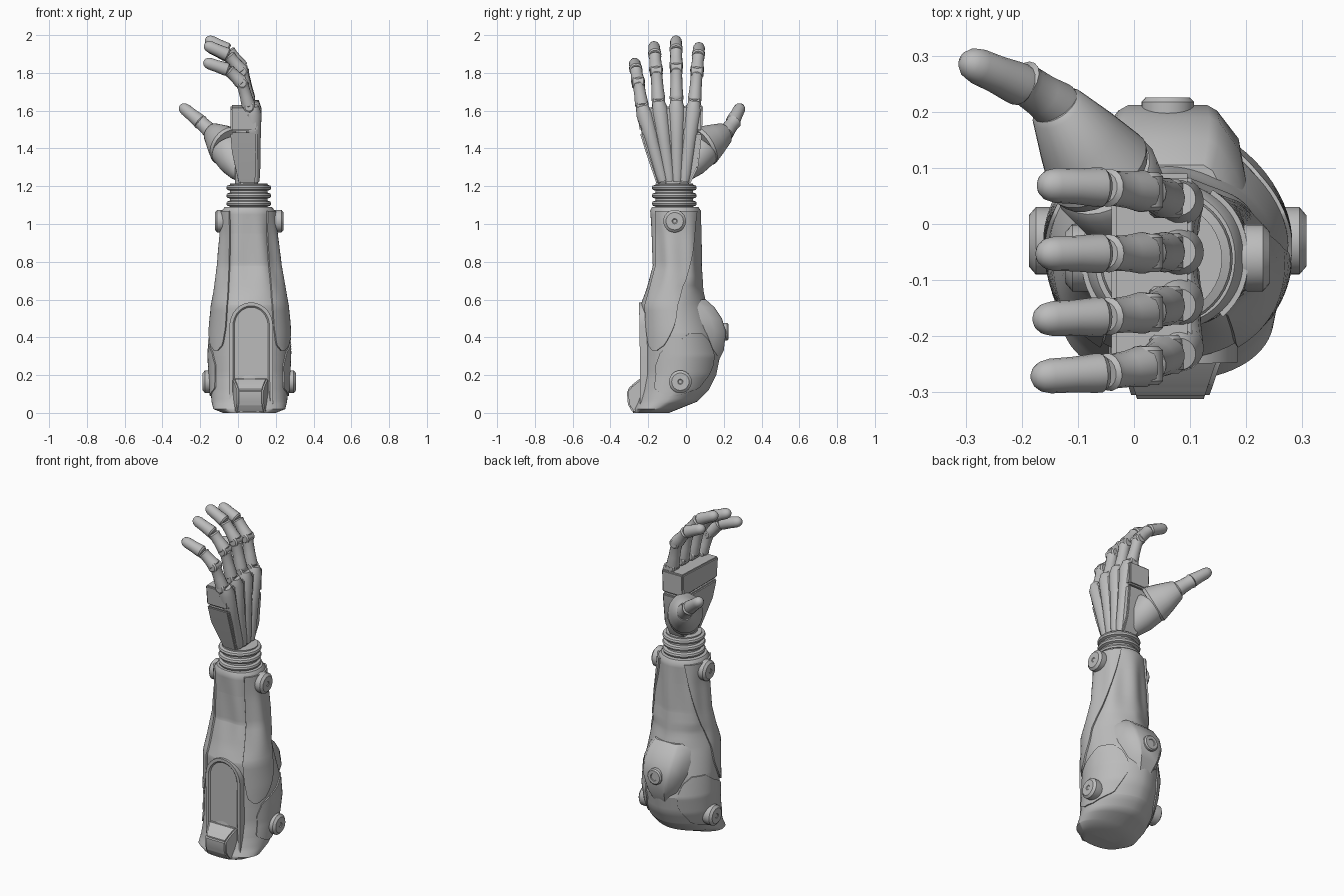
import bpy, bmesh
from math import sin, cos, pi, radians
from mathutils import Vector

cube = bpy.data.objects.get("Cube")
if cube:
    bpy.data.objects.remove(cube, do_unlink=True)

grey = bpy.data.materials.new("plain_grey")
grey.use_nodes = True
grey.diffuse_color = (0.5, 0.5, 0.5, 1)
grey.node_tree.nodes["Principled BSDF"].inputs["Base Color"].default_value = (0.5, 0.5, 0.5, 1)


def finish(name, bm, sharp=35):
    """Turn a bmesh into a smooth object with crisp edges."""
    bmesh.ops.recalc_face_normals(bm, faces=bm.faces)
    for f in bm.faces:
        f.smooth = True
    for e in bm.edges:
        e.smooth = e.calc_face_angle(0) < radians(sharp)
    mesh = bpy.data.meshes.new(name)
    bm.to_mesh(mesh)
    bm.free()
    mesh.materials.append(grey)
    obj = bpy.data.objects.new(name, mesh)
    bpy.context.collection.objects.link(obj)
    return obj


def loft(name, rings, sharp=35):
    """Skin closed rings of points and cap both ends."""
    bm = bmesh.new()
    rows = [[bm.verts.new(p) for p in ring] for ring in rings]
    n = len(rows[0])
    for a, b in zip(rows, rows[1:]):
        for i in range(n):
            j = (i + 1) % n
            bm.faces.new((a[i], a[j], b[j], b[i]))
    bm.faces.new(rows[0])
    bm.faces.new(rows[-1])
    return finish(name, bm, sharp)


def tube(name, start, end, profile, sides=16, squash=1.0):
    """Turned shape along an axis; profile holds (fraction, radius)."""
    start, end = Vector(start), Vector(end)
    q = (end - start).to_track_quat('Z', 'Y')
    return loft(name, [[start.lerp(end, t) + q @ Vector((r * cos(2 * pi * i / sides),
                        r * squash * sin(2 * pi * i / sides), 0))
                        for i in range(sides)] for t, r in profile])


def slab(name, outline, place, depth, bevel=0.008, inset=None):
    """Extrude an outline, then either sink an inset panel into its front or bevel it."""
    bm = bmesh.new()
    near = [bm.verts.new(place(u, v, 0)) for u, v in outline]
    far = [bm.verts.new(place(u, v, depth)) for u, v in outline]
    front = bm.faces.new(near)
    bm.faces.new(far)
    for i in range(len(near)):
        j = (i + 1) % len(near)
        bm.faces.new((near[i], near[j], far[j], far[i]))
    bmesh.ops.recalc_face_normals(bm, faces=bm.faces)
    if inset:
        bmesh.ops.inset_region(bm, faces=[front], thickness=inset, depth=0)
        bmesh.ops.inset_region(bm, faces=[front], thickness=0.008, depth=-0.008)
    else:
        bmesh.ops.bevel(bm, geom=bm.edges[:], offset=bevel, segments=2, affect='EDGES')
    return finish(name, bm)


# Forearm sections: height, x range, y range
SECTIONS = [
    (0.0, -0.08, 0.20, -0.28, -0.09), (0.02, -0.13, 0.25, -0.28, -0.04),
    (0.06, -0.14, 0.26, -0.265, 0.06), (0.12, -0.145, 0.265, -0.25, 0.12),
    (0.2, -0.15, 0.27, -0.235, 0.16), (0.3, -0.155, 0.275, -0.235, 0.18),
    (0.42, -0.15, 0.275, -0.235, 0.16), (0.57, -0.135, 0.26, -0.24, 0.11),
    (0.65, -0.12, 0.245, -0.213, 0.09), (0.78, -0.10, 0.22, -0.178, 0.078),
    (0.95, -0.085, 0.2, -0.183, 0.078), (1.07, -0.085, 0.195, -0.19, 0.078),
    (1.09, -0.07, 0.18, -0.18, 0.065)]


def skin(deg, z, off=0.0):
    """Point on the forearm surface, pushed outward by off; fuller in front than behind."""
    for a, b in zip(SECTIONS, SECTIONS[1:]):
        if z <= b[0]:
            break
    t = (z - a[0]) / (b[0] - a[0])
    x0, x1, y0, y1 = (p + (q - p) * t for p, q in zip(a[1:], b[1:]))
    c, s = cos(radians(deg)), sin(radians(deg))
    fullness = 1.12 if s > 0 and z < 0.7 else 1.0 if s > 0 else 0.9
    power = lambda v: abs(v) ** fullness * (1 if v > 0 else -1)
    fold = max(0, sin(pi * (z - 0.6) / 0.48)) if 0.6 < z < 1.08 else 0
    grow = off + 0.006 * fold * cos(radians(deg * 7 + 120 * z))
    return Vector(((x0 + x1) / 2 + ((x1 - x0) / 2 + grow) * power(c),
                   (y0 + y1) / 2 + ((y1 - y0) / 2 + grow) * power(s), z))


levels = sorted({s[0] for s in SECTIONS} | {0.025 * i for i in range(1, 43)})
loft("forearm", [[skin(5 * i, z) for i in range(72)] for z in levels], 50)


def plate(name, edges, flip, thick=0.009, rows=28, cols=16):
    """Raised armour plate; edges holds (height, start angle, end angle)."""
    bm = bmesh.new()
    outer, inner = [], []
    for r in range(rows + 1):
        z = edges[0][0] + (edges[-1][0] - edges[0][0]) * r / rows
        for a, b in zip(edges, edges[1:]):
            if z <= b[0]:
                break
        t = (z - a[0]) / (b[0] - a[0])
        lo, hi = (p + (q - p) * t for p, q in zip(a[1:], b[1:]))
        angs = [lo + (hi - lo) * c / cols for c in range(cols + 1)]
        angs = [180 - g if flip else g for g in angs]
        outer.append([bm.verts.new(skin(g, z, thick)) for g in angs])
        inner.append([bm.verts.new(skin(g, z, -0.01)) for g in angs])
    for grid in (outer, inner):
        for a, b in zip(grid, grid[1:]):
            for c in range(cols):
                bm.faces.new((a[c], a[c + 1], b[c + 1], b[c]))
    rim = lambda g: g[0] + [r[-1] for r in g[1:-1]] + g[-1][::-1] + [r[0] for r in g[-2:0:-1]]
    ro, ri = rim(outer), rim(inner)
    for i in range(len(ro)):
        j = (i + 1) % len(ro)
        bm.faces.new((ro[i], ro[j], ri[j], ri[i]))
    finish(name, bm, 50)


# Side armour and bolts, the same on both sides
for side, flip in (("left", False), ("right", True)):
    plate(side + "_muscle_plate", [(0.33, -42, -34), (0.36, -52, -20), (0.45, -56, -5), (0.6, -56, 12),
                                   (0.85, -52, 38), (1.07, -48, 55)], flip)
    plate(side + "_elbow_plate", [(0.09, -5, 15), (0.13, -32, 45), (0.25, -36, 60), (0.32, -28, 58),
                                  (0.38, 0, 52), (0.42, 18, 40)], flip, 0.007)
    d = -1 if flip else 1
    for spot, y, z, reach in (("upper", -0.06, 1.015, 0.182), ("lower", -0.03, 0.165, 0.247)):
        tube(f"{side}_{spot}_bolt", (0.06 + d * (reach - 0.1), y, z), (0.06 + d * reach, y, z),
             [(0, 0.05), (0.6, 0.06), (0.88, 0.06), (1, 0.046), (1, 0.014), (0.97, 0.01)], 24)

# Front arched panel with sunken face
arch = [(0.07 + 0.115 * cos(a), 0.46 + 0.125 * sin(a)) for a in (pi * i / 16 for i in range(17))]
arch += [(-0.045, 0.2), (-0.045, 0.015), (0.185, 0.015), (0.185, 0.2)]
slab("front_panel", arch, lambda x, z, d: (x, -0.243 - 0.02 * max(0, z - 0.3) + d, z), 0.1, inset=0.018)

# Front foot block, narrowing outward
foot = [(-0.3, 0.03), (-0.31, 0.05), (-0.312, 0.12), (-0.29, 0.145), (-0.24, 0.185), (-0.18, 0.185),
        (-0.18, 0.0), (-0.28, 0.0)]
spread = lambda y: 1 + (y + 0.31) * 5
slab("front_block", foot, lambda y, z, d: (0.065 + (d - 0.068) * spread(y), y, z), 0.136)

# Back elbow guard with its bolt
guard = [(0.25, 0.16, 0.04, 0.07), (0.33, 0.2, 0.065, 0.115), (0.43, 0.212, 0.088, 0.145),
         (0.5, 0.19, 0.093, 0.145), (0.56, 0.15, 0.09, 0.135), (0.6, 0.105, 0.08, 0.11)]
loft("elbow_guard", [[(0.06 - b, 0.05, z), (0.06 - (a + b) / 2 - 0.01, y - 0.06, z), (0.06 - a, y - 0.01, z),
                      (0.06 - a * 0.8, y, z), (0.06 + a * 0.8, y, z), (0.06 + a, y - 0.01, z),
                      (0.06 + (a + b) / 2 + 0.01, y - 0.06, z), (0.06 + b, 0.05, z)]
                     for z, y, a, b in guard], 30)
tube("elbow_bolt", (0.06, 0.15, 0.43), (0.06, 0.225, 0.43),
     [(0, 0.047), (0.9, 0.047), (1, 0.04), (1, 0.022), (0.93, 0.02)], 24)

# Ribbed wrist
wrist = [(0, 0.105)]
for k in range(3):
    z = 0.3 + 0.24 * k
    wrist += [(z, 0.1), (z + 0.03, 0.115), (z + 0.09, 0.119), (z + 0.15, 0.115), (z + 0.18, 0.1)]
tube("wrist", (0.057, -0.062, 1.04), (0.057, -0.062, 1.215), wrist + [(1, 0.1)], 40)

# Palm in two slabs with a seam between them
facing = lambda y, z, d: (-0.04 + d + max(0, 1.27 - z) * (0.13 - d) * 6, y, z)
slab("lower_palm", [(-0.155, 1.21), (0.02, 1.21), (0.065, 1.3), (0.085, 1.485), (-0.245, 1.485), (-0.213, 1.38)],
     facing, 0.143)
slab("upper_palm", [(-0.245, 1.493), (0.085, 1.493), (0.09, 1.63), (-0.258, 1.615)], facing, 0.143)
tube("palm_core", (0.045, -0.07, 1.2), (0.045, -0.08, 1.55), [(0, 0.06), (1, 0.06)])

# Fingers: name, base y, tip y, base height, tip height, tip x
FINGERS = [("index", 0.045, 0.07, 1.645, 1.94, -0.15), ("middle", -0.05, -0.053, 1.65, 1.975, -0.152),
           ("ring", -0.145, -0.17, 1.645, 1.945, -0.158), ("little", -0.232, -0.273, 1.62, 1.855, -0.162)]


def segment(name, a, b, r0, r1, tip=False):
    """One finger bone, waisted in the middle, with a collar or a rounded tip."""
    end = [(0.75, r1), (0.88, r1 * 0.86), (0.96, r1 * 0.58), (1, r1 * 0.25)] if tip else \
          [(0.8, r1), (0.93, r1 * 1.1), (1, r1 * 0.85)]
    tube(name, a, b, [(0, r0 * 0.8), (0.06, r0), (0.15, r0), (0.45, (r0 + r1) * 0.48)] + end)


for name, y0, y1, z0, z1, tx in FINGERS:
    at = lambda x, t, lift: Vector((x, y0 + (y1 - y0) * t, z0 + (z1 - z0) * lift))
    root, mid, far, tip = at(0.058, 0, 0), at(0.022, 0.5, 0.54), at(-0.05, 0.8, 0.83), at(tx - 0.02, 1, 1.02)
    segment(name + "_base", root, mid, 0.036, 0.031)
    segment(name + "_middle", mid, far, 0.037, 0.031)
    segment(name + "_tip", far, tip, 0.035, 0.031, True)
    across = Vector((0, 0.034, 0))
    for label, p in (("knuckle", root), ("hinge", mid)):
        tube(f"{name}_{label}", p - across, p + across, [(0, 0.022), (0.1, 0.03), (0.9, 0.03), (1, 0.022)])
    # Broad tendon ridge along the back of the hand
    heel = Vector((0.085, -0.066 + (y0 + 0.095) * 0.4, 1.225))
    tube(name + "_tendon", heel, (0.08, y0, z0 + 0.005),
         [(0, 0.028), (0.1, 0.033), (0.5, 0.037), (0.9, 0.044), (1, 0.03)], 20)

# Thumb: rounded heel on the palm, cone, then two bones
tube("thumb_heel", (0.025, -0.03, 1.255), (-0.055, 0.09, 1.4),
     [(0, 0.04), (0.15, 0.06), (0.5, 0.085), (0.92, 0.097), (1, 0.09)], 24)
tube("thumb_cone", (-0.055, 0.085, 1.405), (-0.14, 0.212, 1.485),
     [(0, 0.09), (0.1, 0.097), (0.5, 0.077), (0.95, 0.051), (1, 0.043)], 24, 1.15)
segment("thumb_base", (-0.13, 0.205, 1.477), (-0.205, 0.257, 1.545), 0.044, 0.037)
segment("thumb_tip", (-0.195, 0.245, 1.537), (-0.305, 0.293, 1.628), 0.038, 0.032, True)
